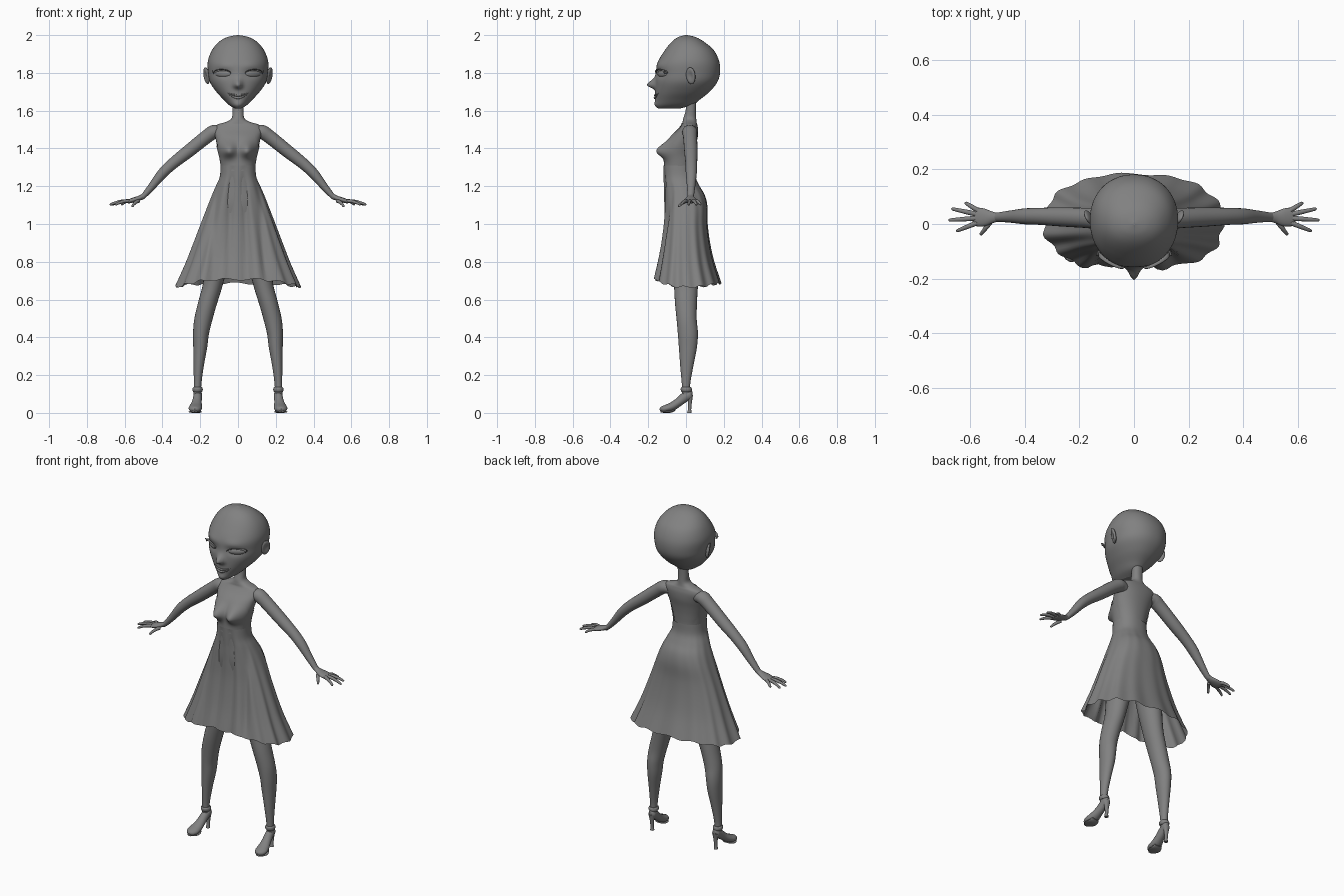
import bpy, bmesh, math
from mathutils import Vector, Matrix

cube = bpy.data.objects.get("Cube")
if cube:
    bpy.data.objects.remove(cube)

clay = bpy.data.materials.new("clay_grey")
clay.use_nodes = True
GREY = (0.22, 0.22, 0.22, 1)
clay.diffuse_color = GREY
clay.node_tree.nodes["Principled BSDF"].inputs["Base Color"].default_value = GREY


def bell(v, width):
    return math.exp(-(v / width) ** 2)


def finish(name, bm, mirror=False):
    bmesh.ops.recalc_face_normals(bm, faces=bm.faces)
    mesh = bpy.data.meshes.new(name)
    bm.to_mesh(mesh)
    bm.free()
    mesh.materials.append(clay)
    for p in mesh.polygons:
        p.use_smooth = len(p.vertices) < 5
    ob = bpy.data.objects.new(name, mesh)
    bpy.context.collection.objects.link(ob)
    if mirror:
        ob.modifiers.new("Mirror", "MIRROR").use_mirror_merge = False
    return ob


def spline(keys, steps):
    """Catmull-Rom samples through section keys."""
    out = []
    for i in range(len(keys) - 1):
        a, b, c, d = (keys[min(max(j, 0), len(keys) - 1)] for j in range(i - 1, i + 3))
        for s in range(steps):
            t = s / steps
            out.append([q + .5 * t * (r - p + t * (2 * p - 5 * q + 4 * r - w + t * (3 * (q - r) + w - p)))
                        for p, q, r, w in zip(a, b, c, d)])
    return out + [list(keys[-1])]


def loft(name, keys, segs=20, steps=5, side=(1, 0, 0), flat=False, power=2, caps=True,
         deform=None, keep=None, mirror=False):
    """Sections (x, y, z, side radius, other radius) skinned along their path."""
    rows = spline(keys, steps)
    bm = bmesh.new()
    rings = []
    for i, (x, y, z, ra, rb) in enumerate(rows):
        lo, hi = rows[max(i - 1, 0)], rows[min(i + 1, len(rows) - 1)]
        t = Vector((0, 0, 1)) if flat else (Vector(hi[:3]) - Vector(lo[:3])).normalized()
        u = Vector(side)
        u = (u - t * u.dot(t)).normalized()
        v = t.cross(u)
        ring = []
        for k in range(segs):
            a = math.tau * k / segs
            c, s = (math.copysign(abs(f) ** (2 / power), f) for f in (math.cos(a), math.sin(a)))
            co = Vector((x, y, z)) + u * c * max(ra, .001) + v * s * max(rb, .001)
            if deform:
                deform(co, a, i / (len(rows) - 1))
            ring.append(bm.verts.new(co))
        rings.append(ring)
    for r0, r1 in zip(rings, rings[1:]):
        for k in range(segs):
            n = (k + 1) % segs
            bm.faces.new((r0[k], r0[n], r1[n], r1[k]))
    if caps:
        bm.faces.new(rings[0])
        bm.faces.new(rings[-1])
    if keep:
        drop = [f for f in bm.faces if not keep(f.calc_center_median())]
        bmesh.ops.delete(bm, geom=drop, context="FACES")
    return finish(name, bm, mirror)


def slices(rows, grow=0):
    """(z, half width, front y, back y) to sections."""
    return [(0, (f + b) / 2, z, w + grow, (b - f) / 2 + grow) for z, w, f, b in rows]


# Head with nose, brow, eye sockets and chin
def face(co, a, t):
    if co.y > -.04:
        return
    x, z = co.x, co.z
    co.y -= .045 * bell(x, .02) * bell(z - 1.735, .03 if z > 1.735 else .016)
    co.y += .012 * bell(abs(x) - .075, .045) * bell(z - 1.795, .022)
    co.y -= .006 * bell(abs(x) - .07, .05) * bell(z - 1.84, .02)
    co.y -= .008 * bell(x, .03) * bell(z - 1.63, .02)


loft("head", slices([
    (2.0, .004, -.004, .006), (1.99, .055, -.04, .05), (1.965, .1, -.075, .095),
    (1.92, .138, -.112, .147), (1.86, .16, -.148, .176), (1.8, .158, -.16, .18),
    (1.75, .148, -.162, .165), (1.7, .115, -.163, .125), (1.66, .078, -.162, .075),
    (1.63, .048, -.158, .035), (1.612, .018, -.145, -.03)]),
    segs=88, steps=6, flat=True, power=2.15, deform=face)

# Eyes and upper lashes
tilt = Matrix.Translation((.077, -.121, 1.795)) @ Matrix.Rotation(math.radians(30), 4, "Z")
bm = bmesh.new()
bmesh.ops.create_uvsphere(bm, u_segments=24, v_segments=14, radius=1,
                          matrix=tilt @ Matrix.Diagonal((.05, .018, .021, 1)))
finish("eyes", bm, mirror=True)
lash = []
for k in range(7):
    a = math.pi * (1 - k / 6)
    p = tilt @ Vector((.053 * math.cos(a), -.012 - .012 * math.sin(a), .004 + .019 * math.sin(a)))
    lash.append((*p, .004 + .001 * k, .002))
lash.append((.138, -.115, 1.812, .002, .001))
loft("eyelashes", lash, segs=8, steps=3, side=(0, 1, 0), mirror=True)

# Lips
for name, drop, r in (("upper_lip", .0, .006), ("lower_lip", .013, .007)):
    loft(name, [(x, -.164 + 6 * x * x, 1.681 - drop + (5 + drop * 300) * x * x, r * (1 - abs(x) * 13), r * (1 - abs(x) * 13))
                for x in (-.055, -.035, -.015, 0, .015, .035, .055)],
         segs=10, steps=3, side=(0, 1, 0))

# Ears, hollowed on the outer side
bm = bmesh.new()
bmesh.ops.create_uvsphere(bm, u_segments=20, v_segments=16, radius=1)
for v in bm.verts:
    if v.co.x > .2:
        v.co.x -= .9 * bell(math.hypot(v.co.y, v.co.z), .6)
place = (Matrix.Translation((.167, .025, 1.785)) @ Matrix.Rotation(math.radians(-28), 4, "Z")
         @ Matrix.Rotation(math.radians(10), 4, "Y"))
bm.transform(place @ Matrix.Diagonal((.013, .027, .045, 1)))
finish("ears", bm, mirror=True)


# Neck and torso, with the bust pushed forward
def bust(co, a, t):
    if co.y < -.01:
        co.y -= .05 * bell(abs(co.x) - .05, .037) * bell(co.z - 1.385, .045 if co.z > 1.385 else .033)


body = [(1.66, .03, .0, .055), (1.6, .03, -.002, .053), (1.56, .034, -.014, .054),
        (1.54, .065, -.018, .056), (1.525, .112, -.022, .06), (1.5, .128, -.042, .064),
        (1.46, .12, -.08, .062), (1.41, .11, -.106, .052), (1.35, .095, -.112, .044),
        (1.28, .084, -.114, .042), (1.2, .105, -.112, .06), (1.1, .14, -.11, .1), (.98, .15, -.09, .09)]
loft("torso", slices(body), segs=56, steps=5, flat=True, power=2.2, deform=bust)


# Halter bodice with an open back
def bodice_area(c):
    if c.z < 1.29:
        return True
    if c.y > -.01:
        return c.z < 1.42 - (c.y + .01) * 3
    return c.z < 1.535 and (c.z < 1.41 or abs(c.x) < .063 + (1.53 - c.z) * .4)


loft("bodice", slices(body[2:10], .004), segs=112, steps=8, flat=True, power=2.2,
     caps=False, deform=bust, keep=bodice_area)


# Flared skirt with folds growing towards a wavy hem
def folds(co, a, t):
    front = max(0, -math.sin(a))
    grow = t ** 1.5
    wave = .022 * math.cos(15 * a) + .012 * math.sin(8 * a)
    k = 1 + grow * wave * (.8 + .7 * front)
    co.x *= k
    co.y *= k
    co.y += .014 * front * (bell(abs(co.x) - .03 - .02 * t, .018) + bell(abs(co.x) - .1 - .04 * t, .02)) * min(1, 4 * t)
    co.y += .02 * grow * front * bell(co.x, .1)
    co.z += grow * (.022 * front ** 2 - .02 * abs(math.cos(a)) ** 3 + .006 * math.cos(15 * a + 1))


loft("skirt", slices([
    (1.31, .092, -.12, .046), (1.25, .097, -.12, .05), (1.2, .119, -.12, .072),
    (1.15, .141, -.121, .1), (1.09, .165, -.122, .113), (1.0, .2, -.125, .114),
    (.9, .238, -.136, .126), (.8, .277, -.152, .147), (.685, .328, -.176, .184)]),
    segs=120, steps=5, flat=True, power=2.3, caps=False, deform=folds)

# Legs
loft("legs", [
    (.085, .005, 1.02, .075, .085), (.105, 0, .85, .066, .078), (.134, 0, .68, .052, .064),
    (.162, 0, .58, .049, .058), (.185, .004, .49, .047, .053), (.196, .01, .42, .042, .053),
    (.2, .01, .35, .037, .048), (.208, .004, .25, .027, .035), (.214, 0, .15, .02, .022),
    (.215, .002, .08, .02, .022)], segs=24, mirror=True)

# High-heeled shoes: body, sole, heel and ankle strap
loft("shoes", [
    (.212, .034, .1, .008, .012), (.212, .022, .098, .021, .025), (.214, -.005, .084, .023, .026),
    (.218, -.04, .056, .026, .023), (.223, -.075, .033, .033, .023), (.227, -.105, .023, .035, .02),
    (.229, -.128, .018, .024, .015), (.23, -.138, .015, .006, .006)], segs=20, mirror=True)
loft("shoe_soles", [
    (.223, -.06, .016, .024, .006), (.225, -.08, .007, .033, .006), (.228, -.108, .005, .034, .005),
    (.23, -.134, .006, .014, .004)], segs=16, mirror=True)
loft("shoe_heels", [
    (.212, .02, .095, .021, .018), (.212, .021, .06, .013, .011), (.212, .019, .02, .01, .009),
    (.212, .018, 0, .012, .012)], segs=14, mirror=True)
loft("ankle_straps", [
    (.214, .001, .136, .022, .024), (.214, .001, .13, .027, .029), (.214, .002, .118, .027, .029),
    (.214, .002, .11, .022, .024)], segs=20, steps=3, flat=True, mirror=True)

# Arms
loft("arms", [
    (.085, .02, 1.485, .03, .03), (.125, .02, 1.488, .04, .037), (.17, .022, 1.459, .037, .036),
    (.265, .026, 1.383, .035, .034), (.345, .028, 1.32, .031, .03), (.4, .028, 1.268, .029, .027),
    (.455, .027, 1.2, .022, .02), (.5, .025, 1.148, .017, .014), (.515, .025, 1.138, .017, .012)],
    segs=20, side=(0, 1, 0), mirror=True)

# Hands with four fingers and a thumb
loft("palms", [
    (.492, .025, 1.155, .013, .011), (.52, .024, 1.138, .022, .013), (.55, .024, 1.128, .033, .013),
    (.578, .026, 1.12, .033, .011), (.59, .027, 1.118, .02, .006)], segs=20, side=(0, 1, 0), mirror=True)
fingers = {"little_fingers": (.572, .05, .618, .078, 1.1), "ring_fingers": (.58, .037, .668, .056, 1.1),
           "middle_fingers": (.58, .021, .679, .014, 1.1), "index_fingers": (.575, .004, .65, -.026, 1.1),
           "thumbs": (.525, .008, .562, -.04, 1.09)}
for name, (x0, y0, x1, y1, z1) in fingers.items():
    z0 = 1.122
    loft(name, [(x0 + (x1 - x0) * t, y0 + (y1 - y0) * t, z0 + (z1 - z0) * t + .007 * math.sin(3 * t), r, r)
                for t, r in ((0, .0095), (.35, .009), (.7, .0075), (.93, .006), (1, .002))],
         segs=10, steps=3, side=(0, 0, 1), mirror=True)
